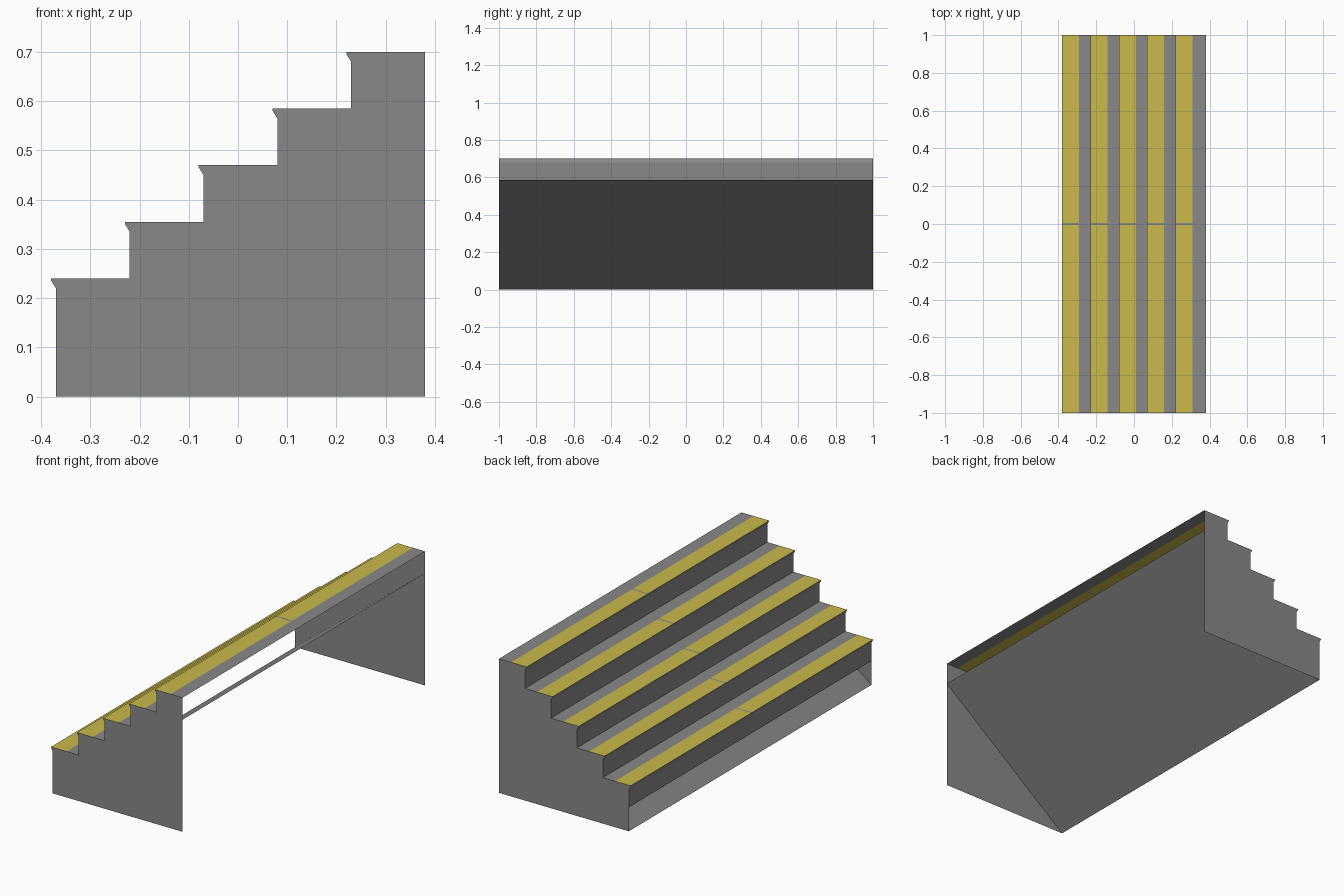
import bpy

if "Cube" in bpy.data.objects:
    bpy.data.objects.remove(bpy.data.objects["Cube"])

def material(name, rgb):
    m = bpy.data.materials.new(name)
    m.diffuse_color = (*rgb, 1)
    m.use_nodes = True
    m.node_tree.nodes["Principled BSDF"].inputs["Base Color"].default_value = m.diffuse_color
    return m

GREY = material("concrete_grey", (0.25, 0.25, 0.25))
YELLOW = material("safety_yellow", (0.59, 0.49, 0.072))

def make(name, verts, faces, mats=None):
    me = bpy.data.meshes.new(name)
    me.from_pydata(verts, [], faces)
    me.materials.append(GREY)
    me.materials.append(YELLOW)
    for p, i in zip(me.polygons, mats or [0] * len(faces)):
        p.material_index = i
    ob = bpy.data.objects.new(name, me)
    bpy.context.collection.objects.link(ob)
    return ob

STEPS, RUN, RISE, NOSE, BAND = 5, 0.15, 0.115, 0.01, 0.09
BACK = 0.38
steps = [(-0.38 + RUN * i, 0.24 + RISE * i) for i in range(STEPS)]  # nosing x, tread z

# Stepped side panels, one at each end
outline = [(BACK, 0), (-0.37, 0)]
for x, z in steps:
    outline += [(x + NOSE, z - 0.02), (x, z - 0.004), (x, z), (x + RUN + NOSE, z)]
for name, y in (("front_side_panel", -1), ("back_side_panel", 1)):
    o = outline if y < 0 else outline[::-1]
    if y < 0:
        o = outline[::-1]
    else:
        o = outline
    make(name, [(x, y, z) for x, z in o], [list(range(len(o)))])

# Steps: open sheet of riser, sloped nosing and tread with a painted front band
ys = [-1, -0.005, 0.005, 1]
for n, (x, z) in enumerate(steps, 1):
    prof = [(x + NOSE, z - RISE), (x + NOSE, z - 0.02), (x, z - 0.004), (x, z),
            (x + BAND, z), (x + RUN + NOSE, z)]
    k = len(prof)
    verts = [(px, y, pz) for y in ys for px, pz in prof]
    faces, mats = [], []
    for j in range(len(ys) - 1):
        for i in range(k - 1):
            a = j * k + i
            faces.append((a, a + 1, a + k + 1, a + k)[::-1])
            mats.append(1 if i == 3 and j != 1 else 0)  # grey seam at the middle
    make(f"step_{n}", verts, faces, mats)

# Sloping underside sheet
make("sloped_underside",
     [(-0.37, -1, 0), (-0.37, 1, 0), (BACK, 1, 0.585), (BACK, -1, 0.585)],
     [(0, 1, 2, 3)])
